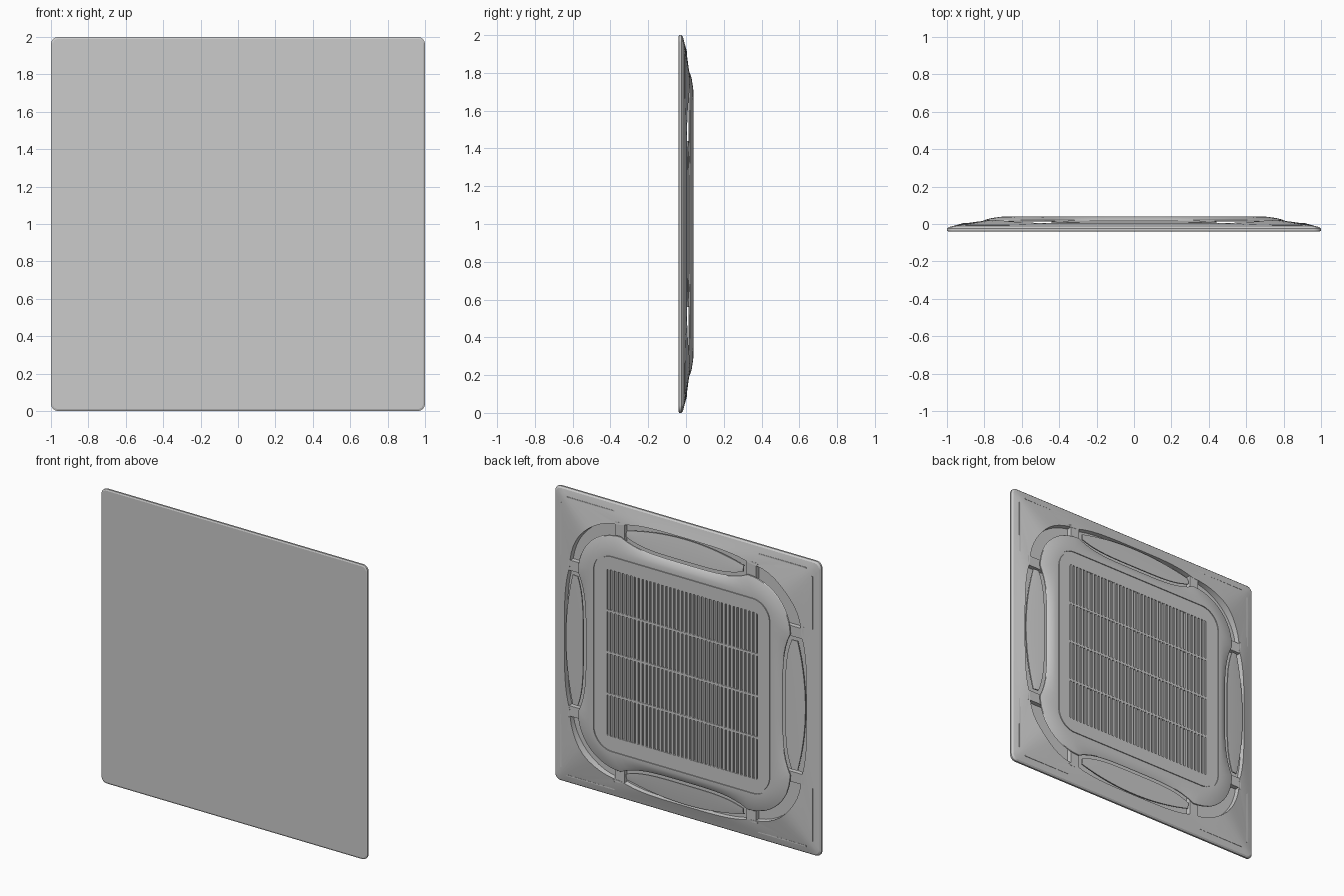
import bpy, bmesh, math
from mathutils import Vector, Matrix

if "Cube" in bpy.data.objects:
    bpy.data.objects.remove(bpy.data.objects["Cube"])

def finish(bm, name, smooth=True):
    bmesh.ops.recalc_face_normals(bm, faces=bm.faces)
    me = bpy.data.meshes.new(name)
    bm.to_mesh(me)
    bm.free()
    ob = bpy.data.objects.new(name, me)
    bpy.context.collection.objects.link(ob)
    if smooth:
        bpy.ops.object.select_all(action='DESELECT')
        ob.select_set(True)
        bpy.context.view_layer.objects.active = ob
        bpy.ops.object.shade_smooth_by_angle(angle=math.radians(20))
    return ob

def outline(half, r, bulge=0.0, nc=12, ns=20):
    """Rounded square in x/z; sides swell (or pinch) by bulge."""
    pts, c = [], half - r
    for k in range(4):
        quarter = []
        for i in range(nc + 1):
            a = -math.pi / 4 + (i / nc - 0.5) * math.pi / 2 + math.pi / 2
            quarter.append((c + r * math.cos(a), c + r * math.sin(a)))
        for i in range(1, ns):
            t = 1 - 2 * i / ns
            quarter.append((c * t, half + bulge * (1 - t ** 4)))
        for x, z in quarter:
            for _ in range(k):
                x, z = -z, x
            pts.append((x, z))
    return pts

def loft(name, rings):
    """Each ring: half, radius, bulge, height (number or function)."""
    bm = bmesh.new()
    loops = []
    for half, r, bulge, y in rings:
        loops.append([bm.verts.new((x, y(x, z) if callable(y) else y, z + 1))
                      for x, z in outline(half, r, bulge)])
    for a, b in zip(loops, loops[1:]):
        for i in range(len(a)):
            j = (i + 1) % len(a)
            bm.faces.new((a[i], a[j], b[j], b[i]))
    bm.faces.new(loops[0])
    bm.faces.new(loops[-1])
    return finish(bm, name)

def add_box(bm, x0, x1, y0, y1, z0, z1):
    m = Matrix.LocRotScale(Vector(((x0 + x1) / 2, (y0 + y1) / 2, (z0 + z1) / 2)), None,
                           Vector((x1 - x0, y1 - y0, z1 - z0)))
    bmesh.ops.create_cube(bm, size=1, matrix=m)

def spin4(bm):
    """Repeat the geometry on all four sides of the panel, then lift it."""
    base = bm.verts[:] + bm.edges[:] + bm.faces[:]
    for k in range(1, 4):
        d = bmesh.ops.duplicate(bm, geom=base)
        vs = [g for g in d['geom'] if isinstance(g, bmesh.types.BMVert)]
        bmesh.ops.rotate(bm, verts=vs, cent=(0, 0, 0), matrix=Matrix.Rotation(k * math.pi / 2, 3, 'Y'))
    bmesh.ops.translate(bm, verts=bm.verts, vec=(0, 0, 1))

# Outer frame with pyramid-like slope, open well and flat front
def slope(x, z):
    return min(0.022, 0.006 + 0.178 * (0.87 - min(0.87, max(abs(x), abs(z)))))

loft("outer_frame", [
    (0.99, 0.03, 0, -0.041), (1.0, 0.04, 0, -0.037), (1.0, 0.04, 0, -0.025),
    (0.99, 0.04, 0, -0.016), (0.965, 0.05, 0, -0.010),
    (0.87, 0.385, 0.04, slope), (0.868, 0.385, 0.04, -0.026)])

# Floating centre panel with pinched sides, groove and grille recess
loft("centre_panel", [
    (0.79, 0.31, -0.06, 0.013), (0.80, 0.32, -0.06, 0.017), (0.797, 0.32, -0.06, 0.022),
    (0.77, 0.29, -0.045, 0.030), (0.725, 0.22, -0.02, 0.037), (0.69, 0.17, 0, 0.0405),
    (0.668, 0.14, 0, 0.041), (0.668, 0.14, 0, 0.035), (0.656, 0.13, 0, 0.035),
    (0.656, 0.13, 0, 0.041), (0.565, 0.01, 0, 0.041), (0.565, 0.01, 0, 0.029)])

# Grille slats and dividers
bm = bmesh.new()
n, g = 38, 0.565
for i in range(n):
    x = -g + (i + 0.5) * 2 * g / n
    add_box(bm, x - 0.008, x + 0.008, 0.028, 0.040, 1 - g, 1 + g)
for k in (-1, 0, 1):
    z = 1 + k * g / 2
    add_box(bm, -g, g, 0.028, 0.0408, z - 0.008, z + 0.008)
finish(bm, "intake_grille", False)

# Four lens-shaped air flaps
bm = bmesh.new()
m, rows = 28, []
for i in range(m + 1):
    t = -1 + 2 * i / m
    inner = 0.805 - 0.045 * (1 - t ** 4)
    outer = 0.845 + 0.055 * (1 - t * t)
    row = []
    for low in (0, 0.008):
        line = []
        for s in (0, 0.5, 1):
            w = inner + (outer - inner) * s
            y = 0.004 + (0.9 - w) * 0.11 + 0.002 * (s == 0.5) - low
            line.append(bm.verts.new((0.44 * t, y, w)))
        row += line if not low else line[::-1]
    rows.append(row)
for a, b in zip(rows, rows[1:]):
    for i in range(6):
        j = (i + 1) % 6
        bm.faces.new((a[i], a[j], b[j], b[i]))
bm.faces.new(rows[0])
bm.faces.new(rows[-1])
spin4(bm)
finish(bm, "air_flaps")

# Bridges between the flaps and corner gaps
bm = bmesh.new()
for s in (-1, 1):
    add_box(bm, s * 0.495 - 0.035, s * 0.495 + 0.035, -0.028, 0.005, 0.70, 0.885)
spin4(bm)
finish(bm, "bridges", False)

# Corner cover seams: L-shaped border line and short side joint
bm = bmesh.new()
for s in (-1, 1):
    a, b = sorted((s * 0.54, s * 0.90))
    add_box(bm, a, b, -0.012, -0.0045, 0.941, 0.949)
    joint = bmesh.ops.create_cube(bm, size=1)['verts']
    for v in joint:
        w = 0.91 + v.co.z * 0.07
        top = -0.010 + (0.965 - w) * 0.168 + 0.001
        v.co = (s * 0.54 + v.co.x * 0.006, top - (0.006 if v.co.y < 0 else 0), w)
spin4(bm)
finish(bm, "corner_seams", False)
